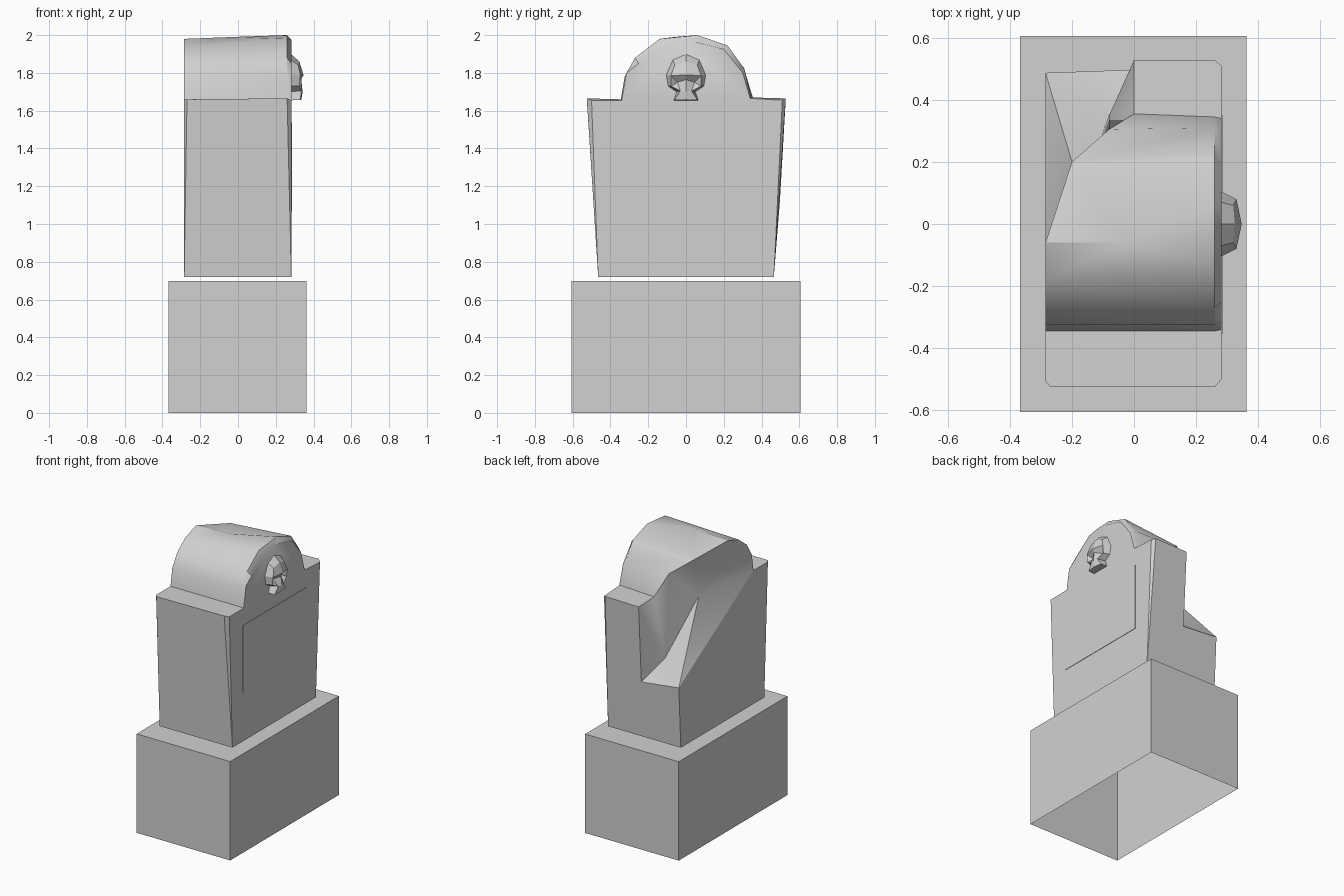
import bpy, bmesh
from math import radians

old = bpy.data.objects.get("Cube")
if old:
    bpy.data.objects.remove(old, do_unlink=True)

stone = bpy.data.materials.new("grey_stone")
stone.use_nodes = True
GREY = (0.64, 0.64, 0.64, 1)
stone.diffuse_color = GREY
stone.node_tree.nodes["Principled BSDF"].inputs["Base Color"].default_value = GREY


def finish(name, bm, front=False):
    """Turn a bmesh into an object; front=True makes an open shell face +x."""
    bmesh.ops.recalc_face_normals(bm, faces=bm.faces[:])
    if front and sum(f.normal.x * f.calc_area() for f in bm.faces) < 0:
        bmesh.ops.reverse_faces(bm, faces=bm.faces[:])
    me = bpy.data.meshes.new(name)
    bm.to_mesh(me)
    bm.free()
    me.materials.append(stone)
    ob = bpy.data.objects.new(name, me)
    bpy.context.collection.objects.link(ob)
    return ob


def add_faces(bm, pts, verts, text):
    """Add faces written as space-separated point names, one per comma."""
    made = []
    for part in text.split(","):
        for n in part.split():
            if n not in verts:
                verts[n] = bm.verts.new(pts[n])
        made.append(bm.faces.new([verts[n] for n in part.split()]))
    return made


def box(name, lo, hi, open_normal):
    """Box without the face that points along open_normal."""
    bm = bmesh.new()
    bmesh.ops.create_cube(bm, size=1)
    for v in bm.verts:
        v.co = [l + (c + 0.5) * (h - l) for l, h, c in zip(lo, hi, v.co)]
    bm.normal_update()
    hidden = [f for f in bm.faces if f.normal.dot(open_normal) > 0.9]
    bmesh.ops.delete(bm, geom=hidden, context="FACES")
    me = finish(name, bm)
    return me


# Plinth, open underneath
box("plinth", (-0.367, -0.605, 0), (0.363, 0.605, 0.697), (0, 0, -1))

# Headstone: tapered slab with arched crown and one broken back corner
X0, X1, RIM = -0.285, 0.282, 0.26
pts = {
    # foot corners
    "ra": (X1, -0.465, 0.72), "rb": (X1, 0.465, 0.72),
    "la": (X0, -0.465, 0.72), "lb": (X0, 0.465, 0.72),
    # worn shoulder corners
    "s1": (X1, -0.5, 1.655), "s2": (RIM, -0.525, 1.665),
    "s3": (-0.27, -0.525, 1.66), "s4": (X0, -0.505, 1.66),
    "t1": (X1, 0.51, 1.655), "t2": (RIM, 0.528, 1.665),
    # broken corner
    "A": (X0, 0.487, 1.15), "G": (0, 0.497, 1.12), "F": (0, 0.528, 1.66),
    "E": (0, 0.355, 1.665), "Q": (-0.08, 0.305, 1.83), "D": (-0.2, 0.2, 1.92),
    "M": (-0.03, -0.06, 1.99), "H": (-0.08, 0.35, 1.25), "K": (-0.17, 0.1, 1.62),
}
rim = [(-0.345, 1.66), (-0.325, 1.78), (-0.27, 1.88), (-0.14, 1.98),
       (0.06, 2.0), (0.22, 1.945), (0.31, 1.82), (0.345, 1.67)]
face = [(-0.34, 1.655), (-0.315, 1.8), (-0.25, 1.85), (-0.04, 1.975),
        (0.06, 1.96), (0.2, 1.925), (0.3, 1.8), (0.34, 1.665)]
back = [(-0.345, 1.66), (-0.325, 1.78), (-0.27, 1.87), (-0.18, 1.94), (-0.06, 1.98)]
for key, x, outline in (("p", RIM, rim), ("f", X1, face), ("b", X0, back)):
    for i, (y, z) in enumerate(outline):
        pts[key + str(i)] = (x, y, z)

bm, verts = bmesh.new(), {}
arch_front = " ".join(f"f{i}" for i in reversed(range(8)))
add_faces(bm, pts, verts, f"ra rb t1 {arch_front} s1")          # front face
add_faces(bm, pts, verts, "ra s1 s2, rb t1 t2, la s3 s4")       # worn edges
add_faces(bm, pts, verts, "la ra s2 s3, lb rb t2 F G A, la s4 b0 A lb")  # sides
add_faces(bm, pts, verts, "s1 s2 s3 s4 b0 p0 f0, t1 t2 F E p7 f7")  # shoulders
for i in range(7):                                              # chipped arch rim
    add_faces(bm, pts, verts, f"f{i} f{i+1} p{i+1} p{i}")
for i in range(3):                                              # intact arch side
    add_faces(bm, pts, verts, f"p{i} p{i+1} b{i+1} b{i}")
add_faces(bm, pts, verts, "p3 p4 M b3, M b4 b3, b4 M D, M p4 p5 D, D p5 p6 Q, Q p6 p7 E")
broken = set(add_faces(bm, pts, verts,
    "G A H, A b0 K, A K H, K b0 b1, K b1 b2, K b2 b3, K b3 b4, K b4 D,"
    "K D Q, K Q H, H Q E, H E F G"))
bmesh.ops.recalc_face_normals(bm, faces=bm.faces[:])
for f in bm.faces:
    f.smooth = True
for e in bm.edges:
    inside = sum(f in broken for f in e.link_faces)
    limit = {0: 32, 1: 0, 2: 65}[inside]
    e.smooth = len(e.link_faces) == 2 and e.calc_face_angle() < radians(limit)
finish("headstone", bm)

# Thin inscription panel
box("inscription_panel", (X1 - 0.002, -0.353, 1.065), (X1 + 0.003, 0.35, 1.537), (-1, 0, 0))

# Skull ornament: one half, mirrored across y
half = {
    "top": (0.28, 0, 1.9), "crown": (0.325, 0, 1.86), "brow": (0.347, 0, 1.79),
    "bridge": (0.335, 0, 1.765), "nose": (0.342, 0, 1.7), "chin": (0.335, 0, 1.658),
    "under": (0.28, 0, 1.655), "dome": (0.28, 0.07, 1.87), "temple": (0.28, 0.105, 1.79),
    "cheek": (0.28, 0.095, 1.73), "neck": (0.28, 0.05, 1.7), "jaw": (0.28, 0.065, 1.655),
    "forehead": (0.32, 0.06, 1.84), "ridge": (0.33, 0.08, 1.785), "eye": (0.3, 0.045, 1.75),
    "bone": (0.325, 0.08, 1.73), "lip": (0.335, 0.03, 1.705), "corner": (0.33, 0.062, 1.656),
}
bm = bmesh.new()
add_faces(bm, half, {},
    "top crown forehead dome, crown brow ridge forehead, dome forehead ridge temple,"
    "temple ridge bone cheek, brow bridge eye ridge, ridge eye bone, bridge nose lip eye,"
    "eye lip bone, bone lip neck cheek, nose chin corner lip, lip corner jaw neck,"
    "chin under jaw corner")
skull = finish("skull_ornament", bm, front=True)
mirror = skull.modifiers.new("Mirror", "MIRROR")
mirror.use_axis = (False, True, False)
mirror.use_clip = True
